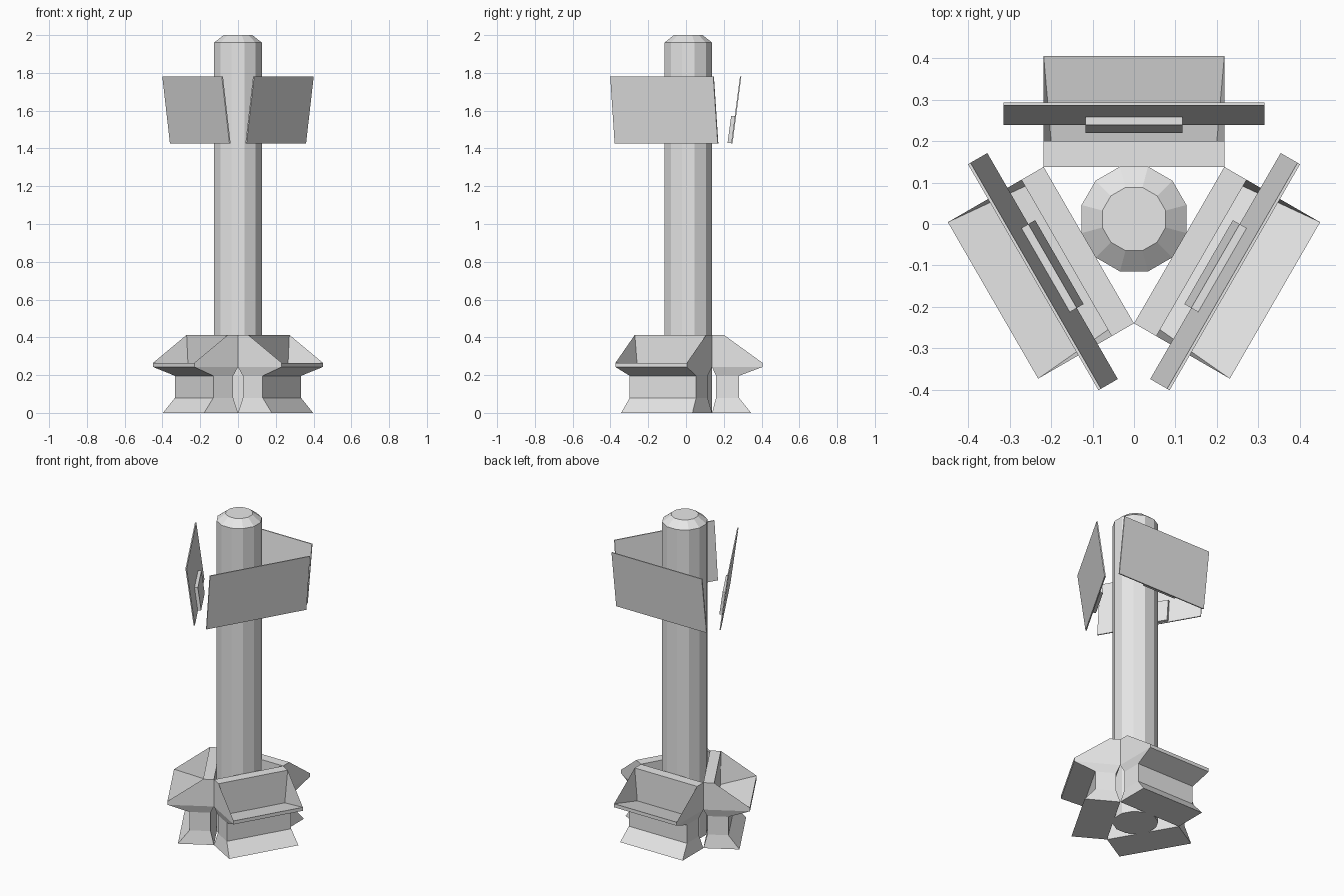
import bpy, bmesh, math
from mathutils import Matrix, Vector

if "Cube" in bpy.data.objects:
    bpy.data.objects.remove(bpy.data.objects["Cube"], do_unlink=True)

grey = bpy.data.materials.new("light_grey")
grey.use_nodes = True
GREY = (0.8, 0.8, 0.8, 1)
grey.diffuse_color = GREY
grey.node_tree.nodes["Principled BSDF"].inputs["Base Color"].default_value = GREY

CENTRE = Vector((0, 0.012, 0))


def finish(bm, name, angle=0):
    bmesh.ops.recalc_face_normals(bm, faces=bm.faces)
    bmesh.ops.rotate(bm, verts=bm.verts, matrix=Matrix.Rotation(angle, 3, "Z"))
    bmesh.ops.translate(bm, verts=bm.verts, vec=CENTRE)
    mesh = bpy.data.meshes.new(name)
    bm.to_mesh(mesh)
    bm.free()
    mesh.materials.append(grey)
    ob = bpy.data.objects.new(name, mesh)
    bpy.context.collection.objects.link(ob)


def skin(bm, rings, cap_start=True, cap_end=True):
    """Join matching rings of vertices with quads."""
    for a, b in zip(rings, rings[1:]):
        n = len(a)
        for i in range(n):
            j = (i + 1) % n
            bm.faces.new((a[i], a[j], b[j], b[i]))
    if cap_start:
        bm.faces.new(rings[0])
    if cap_end:
        bm.faces.new(rings[-1])


def rect_ring(bm, half, inner, outer, z):
    return [bm.verts.new((x, y, z)) for x, y in
            ((-half, inner), (half, inner), (half, outer), (-half, outer))]


# Twelve-sided column with a bevelled cap
bm = bmesh.new()
rings = []
for r, z in ((0.131, 0), (0.131, 1.96), (0.079, 2.0)):
    angles = [math.radians(15 + 30 * i) for i in range(12)]
    rings.append([bm.verts.new((r * math.cos(a), r * math.sin(a), z)) for a in angles])
skin(bm, rings)
finish(bm, "column")


def desk(name, angle):
    bm = bmesh.new()
    # Flared foot, waist and underside
    rings = [rect_ring(bm, *p) for p in (
        (0.218, 0.126, 0.333, 0),
        (0.203, 0.147, 0.268, 0.08),
        (0.203, 0.147, 0.268, 0.196),
        (0.218, 0.126, 0.393, 0.243))]
    skin(bm, rings, cap_end=False)
    # Upper body with a recessed sloping tray
    low_in = [rings[-1][0], rings[-1][1]]
    low_out = [rings[-1][3], rings[-1][2]]

    def pair(half, y, z):
        return [bm.verts.new((s * half, y, z)) for s in (-1, 1)]

    back = pair(0.218, 0.126, 0.413)
    ridge = pair(0.218, 0.188, 0.413)
    floor = pair(0.2, 0.188, 0.21)
    lip = pair(0.218, 0.393, 0.265)
    strip = (low_in, back, ridge, floor, lip, low_out)
    for a, b in zip(strip, strip[1:]):
        bm.faces.new((a[0], a[1], b[1], b[0]))
    for s in (0, 1):
        bm.faces.new((low_in[s], back[s], ridge[s], lip[s], low_out[s]))
        bm.faces.new((ridge[s], floor[s], lip[s]))
    finish(bm, name, angle)


def leaning_plate(name, angle, half, low, high, thick):
    """Plate whose inner face runs from low to high, given as (distance, z)."""
    bm = bmesh.new()
    rings = [rect_ring(bm, half, y, y + thick, z) for y, z in (low, high)]
    skin(bm, rings)
    finish(bm, name, angle)


# Three identical stations around the column
for i, side in enumerate(("back", "right", "left")):
    turn = math.radians(120 * i)
    desk(side + "_desk", turn)
    leaning_plate(side + "_screen", turn, 0.315, (0.227, 1.425), (0.274, 1.782), 0.007)
    leaning_plate(side + "_screen_mount", turn, 0.117, (0.208, 1.43), (0.227, 1.572), 0.02)
